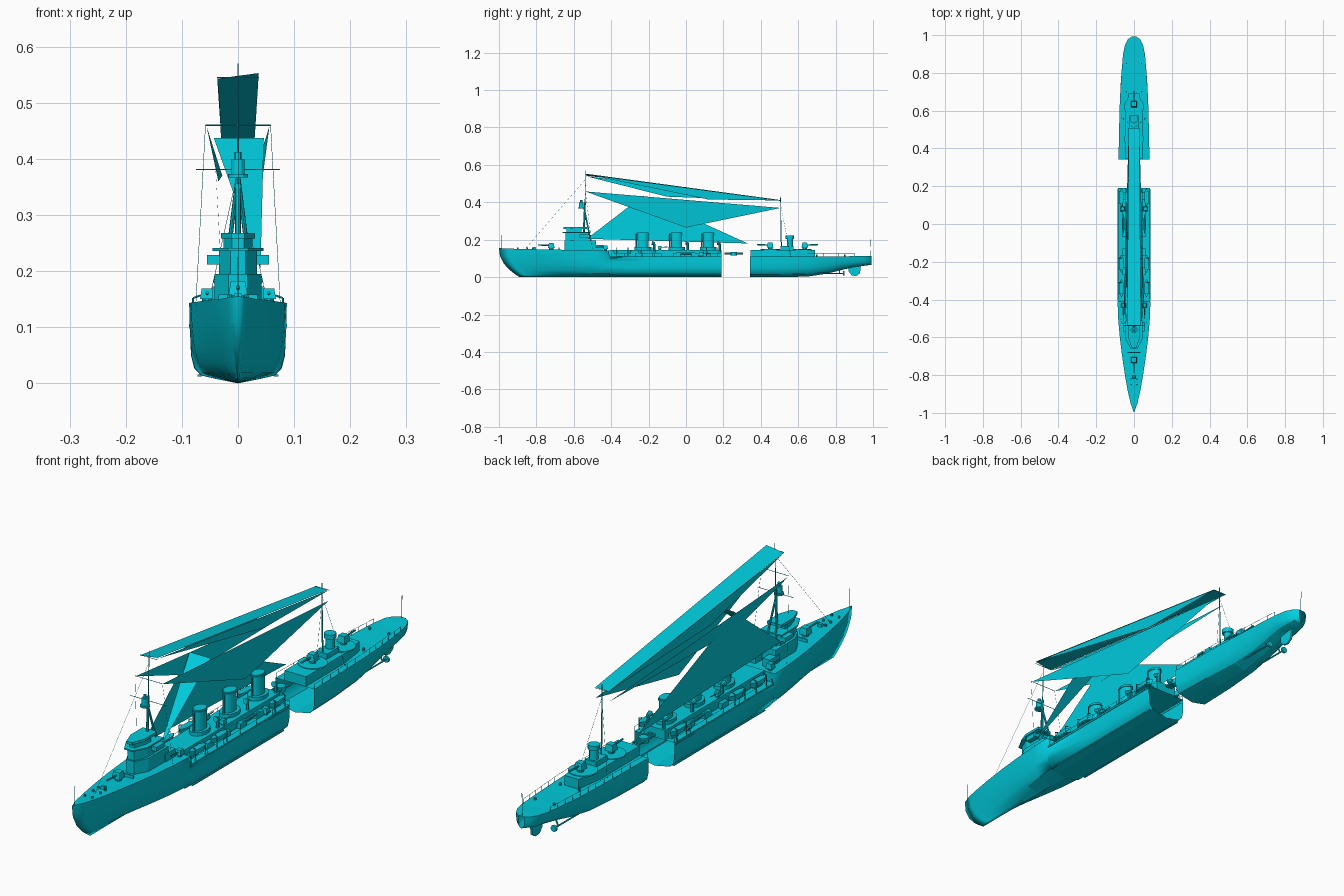
import bpy, bmesh, math
from mathutils import Vector

mat = bpy.data.materials.new("cyan_paint")
mat.diffuse_color = (0.0, 0.6, 0.72, 1)

def mesh(name, verts, faces):
    me = bpy.data.meshes.new(name)
    me.from_pydata(verts, [], faces)
    bm = bmesh.new()
    bm.from_mesh(me)
    bmesh.ops.remove_doubles(bm, verts=bm.verts, dist=1e-5)
    bmesh.ops.recalc_face_normals(bm, faces=bm.faces)
    bm.to_mesh(me)
    bm.free()
    me.materials.append(mat)
    ob = bpy.data.objects.new(name, me)
    bpy.context.collection.objects.link(ob)
    return ob

def prism(name, outline, z0, z1, taper=1.0):
    """Vertical extrusion of an (x, y) outline, top scaled about its centre."""
    n = len(outline)
    cx = sum(p[0] for p in outline) / n
    cy = sum(p[1] for p in outline) / n
    v = [(x, y, z0) for x, y in outline]
    v += [(cx + (x - cx) * taper, cy + (y - cy) * taper, z1) for x, y in outline]
    f = [tuple(range(n)), tuple(range(n, 2 * n))]
    f += [(i, (i + 1) % n, n + (i + 1) % n, n + i) for i in range(n)]
    return mesh(name, v, f)

def box(name, x, y, z0, sx, sy, sz, taper=1.0):
    a, b = sx / 2, sy / 2
    return prism(name, [(x-a, y-b), (x+a, y-b), (x+a, y+b), (x-a, y+b)], z0, z0 + sz, taper)

def drum(name, x, y, z0, z1, rx, ry=None, n=16, taper=1.0):
    ry = ry or rx
    return prism(name, [(x + rx * math.cos(2*math.pi*i/n), y + ry * math.sin(2*math.pi*i/n))
                        for i in range(n)], z0, z1, taper)

def rod(name, p, q, r=0.0015, r2=None, n=6):
    p, q = Vector(p), Vector(q)
    r2 = r if r2 is None else r2
    d = (q - p).normalized()
    a = d.orthogonal().normalized()
    b = d.cross(a)
    v = []
    for c, s in ((p, r), (q, r2)):
        v += [c + (a * math.cos(2*math.pi*i/n) + b * math.sin(2*math.pi*i/n)) * s for i in range(n)]
    f = [tuple(range(n)), tuple(range(n, 2 * n))]
    f += [(i, (i + 1) % n, n + (i + 1) % n, n + i) for i in range(n)]
    return mesh(name, v, f)

# Hull: lofted stations, split in two open-ended halves
def stem(z):
    return -1 + 0.11 * max(0, 1 - z / 0.15) ** 2.2

SECTION = [(0, 0), (0.45, 0.07), (0.78, 0.13), (0.92, 0.25), (0.985, 0.45), (1, 0.72), (1, 1)]

def hull(name, stations):
    rows = []
    for y, w, deck, keel, fine in stations:
        side = []
        for fx, fz in SECTION:
            z = keel + fz * (deck - keel)
            x = w * fx * (1 - fine * (1 - fz) ** 1.3)
            yy = y
            if y < -0.4:
                yy = -0.4 - (-0.4 - y) / 0.6 * (-0.4 - stem(z))
            side.append((x, yy, z))
        rows.append(side[::-1] + [(-x, a, z) for x, a, z in side[1:]])
    n = len(rows[0])
    v = [p for r in rows for p in r]
    f = [(i*n + j, i*n + (j+1) % n, (i+1)*n + (j+1) % n, (i+1)*n + j)
         for i in range(len(rows) - 1) for j in range(n)]
    ob = mesh(name, v, f)
    for p in ob.data.polygons:
        p.use_smooth = abs(p.normal.z) < 0.9
    return ob

hull("fore_hull", [(-1, 0, .155, 0, .9), (-.95, .018, .153, 0, .85), (-.88, .034, .15, 0, .75),
     (-.8, .048, .149, 0, .6), (-.7, .063, .147, 0, .42), (-.6, .075, .145, 0, .25),
     (-.5, .084, .144, 0, .12), (-.411, .087, .143, 0, .04), (-.41, .085, .109, 0, .02),
     (-.2, .085, .109, 0, 0), (.19, .084, .109, 0, 0)])
hull("aft_hull", [(.342, .082, .109, 0, 0), (.5, .079, .109, 0, .05), (.65, .075, .109, .003, .2),
     (.75, .07, .109, .018, .3), (.83, .064, .111, .038, .3), (.9, .058, .112, .054, .22),
     (.95, .047, .114, .06, .15), (.978, .032, .114, .064, .1), (.992, .012, .114, .066, .1)])

# Rudder, shafts and screws
prof = [(.87, .055), (.87, .03), (.885, .01), (.91, .006), (.93, .02), (.935, .06)]
mesh("rudder", [(x, y, z) for x in (-.004, .004) for y, z in prof],
     [tuple(range(6)), tuple(range(6, 12))] + [(i, (i+1) % 6, 6+(i+1) % 6, 6+i) for i in range(6)])
for s in (-1, 1):
    rod("propeller_shaft", (s*.035, .68, .02), (s*.035, .84, .02), .003)
    rod("shaft_bracket", (s*.035, .82, .02), (s*.02, .82, .055), .003)
    rod("propeller", (s*.035, .84, .02), (s*.035, .848, .02), .012, n=12)
    box("bilge_keel", s*.068, -.1, .012, .008, .55, .004)
    box("rubbing_strake", s*.085, -.11, .1, .004, .59, .006)

# Deckhouses
box("midship_deckhouse", 0, -.11, .109, .09, .6, .037)
prism("aft_deckhouse", [(-.045, .345), (.045, .345), (.045, .58), (.03, .69), (-.03, .69), (-.045, .58)], .109, .146)
for y in (.45, .62):
    drum("gun_platform", 0, y, .144, .149, .052, n=20)
box("aft_control_house", 0, .54, .146, .045, .07, .02)
drum("searchlight_tower", 0, .555, .146, .205, .016, n=12)
drum("searchlight_top", 0, .555, .205, .222, .022, n=12)

# Bridge
def bridge(name, w, y0, y1, z0, z1):
    ym = y0 + .05
    prism(name, [(-w, y1), (-w, ym), (-w*.4, y0), (w*.4, y0), (w, ym), (w, y1)], z0, z1)
bridge("bridge_base", .042, -.65, -.48, .143, .195)
bridge("bridge_upper", .034, -.645, -.52, .195, .236)
bridge("bridge_deck", .045, -.66, -.51, .236, .241)
bridge("wheelhouse", .026, -.64, -.56, .241, .258)
bridge("wheelhouse_roof", .03, -.655, -.53, .258, .268)
for s in (-1, 1):
    box("bridge_wing", s*.044, -.545, .212, .022, .05, .017)
    box("signal_locker", s*.03, -.47, .143, .03, .06, .03)

# Funnels with cap, steam pipe and air cowls
for y in (-.23, -.05, .12):
    drum("funnel", 0, y, .145, .238, .021, .03, 18)
    drum("funnel_cap", 0, y, .228, .233, .024, .033, 18)
    drum("funnel_base", 0, y, .145, .16, .032, .045, 18)
    rod("steam_pipe", (0, y - .036, .145), (0, y - .036, .232), .004, n=8)
    for s in (-1, 1):
        rod("air_trunk", (s*.033, y + .06, .146), (s*.033, y + .06, .178), .006, n=8)
        rod("air_cowl", (s*.033, y + .065, .18), (s*.033, y + .047, .182), .006, .011, 8)

# Guns with shields
def gun(x, y, z, aim, size=1.0):
    drum("gun_pedestal", x, y, z, z + .014*size, .012*size, n=10)
    box("gun_shield", x, y, z + .01*size, .034*size, .034*size, .025*size, .75)
    rod("gun_barrel", (x, y, z + .022*size), (x, y + aim*.07*size, z + .025*size), .0035*size, n=8)
gun(0, -.72, .147, -1)
gun(0, .45, .149, -1)
gun(0, .635, .149, 1)
for s in (-1, 1):
    gun(s*.055, -.43, .143, -1, .75)
    gun(s*.06, .08, .109, 1, .75)
    gun(s*.035, -.14, .146, 1, .6)

# Torpedo tubes: one set floats in the gap
for y in (.255, .0):
    for x in (-.011, 0, .011):
        rod("torpedo_tube", (x * (1 if y else 5), y - .05, .127), (x * (1 if y else 5), y + .05, .127), .005, n=8)
drum("tube_mount", 0, .255, .115, .135, .018, n=12)

# Boats, davits, lockers and rails along each side
for s in (-1, 1):
    for y in (-.34, -.21, .14):
        prism("ship_boat", [(s*.066, y-.045), (s*.078, y-.02), (s*.078, y+.025), (s*.066, y+.045),
                            (s*.056, y+.025), (s*.056, y-.02)], .127, .145, 1.1)
        for d in (-.03, .03):
            rod("davit", (s*.08, y + d, .109), (s*.08, y + d, .152), .0018)
            rod("davit_arm", (s*.08, y + d, .152), (s*.066, y + d, .157), .0018)
    for i in range(6):
        box("side_locker", s*.052, -.35 + i*.1, .109, .016, .04, .02)
    for a, b, xa, xb, z in ((-.4, .19, .083, .083, .109), (.345, .65, .08, .074, .109),
                            (.65, .9, .074, .057, .11)):
        rod("rail", (s*xa, a, z + .018), (s*xb, b, z + .018), .0006, n=4)
        for i in range(7):
            t = i / 6
            x, y = s*(xa + (xb-xa)*t), a + (b-a)*t
            rod("stanchion", (x, y, z), (x, y, z + .018), .0008, n=4)
    for y in (-.9, -.85, -.82, .7, .85):
        fore = y < 0
        rod("bollard", (s*.015 if fore else s*.04, y, .148 if fore else .109),
            (s*.015 if fore else s*.04, y, .158 if fore else .12), .004, n=8)
box("capstan", 0, -.81, .148, .016, .016, .012, .8)
box("breakwater", 0, -.68, .146, .07, .005, .012)

# Masts, yards and lookout top
rod("fore_mast", (0, -.55, .145), (0, -.54, .4), .006, .0045, 8)
rod("fore_topmast", (0, -.54, .4), (0, -.535, .57), .002, .001)
for s in (-1, 1):
    rod("tripod_leg", (s*.028, -.5, .145), (0, -.545, .37), .004, n=8)
drum("lookout_floor", 0, -.56, .367, .373, .018, n=12)
drum("lookout_top", 0, -.56, .373, .4, .012, n=12)
drum("lookout_roof", 0, -.56, .4, .412, .006, n=8)
rod("lower_yard", (-.075, -.54, .381), (.075, -.54, .381), .001)
rod("upper_yard", (-.058, -.538, .46), (.058, -.538, .46), .001)
rod("top_yard", (-.037, -.537, .545), (.037, -.537, .545), .001)
rod("aft_mast", (0, .51, .145), (0, .505, .43), .003, .0015)
rod("aft_yard", (-.03, .507, .41), (.03, .507, .41), .001)
rod("jackstaff", (0, -.985, .15), (0, -.985, .225), .001)
rod("ensign_staff", (0, .985, .11), (0, .988, .2), .001)

# Rigging wires
rod("fore_stay", (0, -.54, .52), (0, -.86, .15), .0005, n=3)
for s in (-1, 1):
    rod("fore_shroud", (s*.058, -.538, .46), (s*.075, -.5, .145), .0005, n=3)
    rod("aft_shroud", (0, .507, .38), (s*.06, .56, .11), .0005, n=3)

# Large thin sheets strung between the masts
def sheet(name, *pts):
    mesh(name, pts, [tuple(range(len(pts)))])
sheet("upper_sheet", (-.037, -.537, .543), (.037, -.537, .553), (.028, .505, .412), (-.028, .505, .41))
sheet("upper_drop_sheet", (-.035, -.537, .54), (-.03, -.1, .43), (-.026, .505, .408))
sheet("upper_drop_sheet", (.037, -.537, .55), (.028, .12, .415), (.028, .505, .41))
sheet("middle_sheet", (.056, -.538, .458), (.028, .505, .37), (.03, 0, .265))
sheet("middle_sheet", (-.056, -.538, .458), (-.028, .505, .37), (-.035, -.25, .36))
sheet("lower_sheet", (-.03, -.53, .205), (-.043, -.23, .435), (-.028, .33, .18))
sheet("forward_sheet", (.04, -.53, .205), (.046, -.23, .437), (-.043, -.23, .437))
